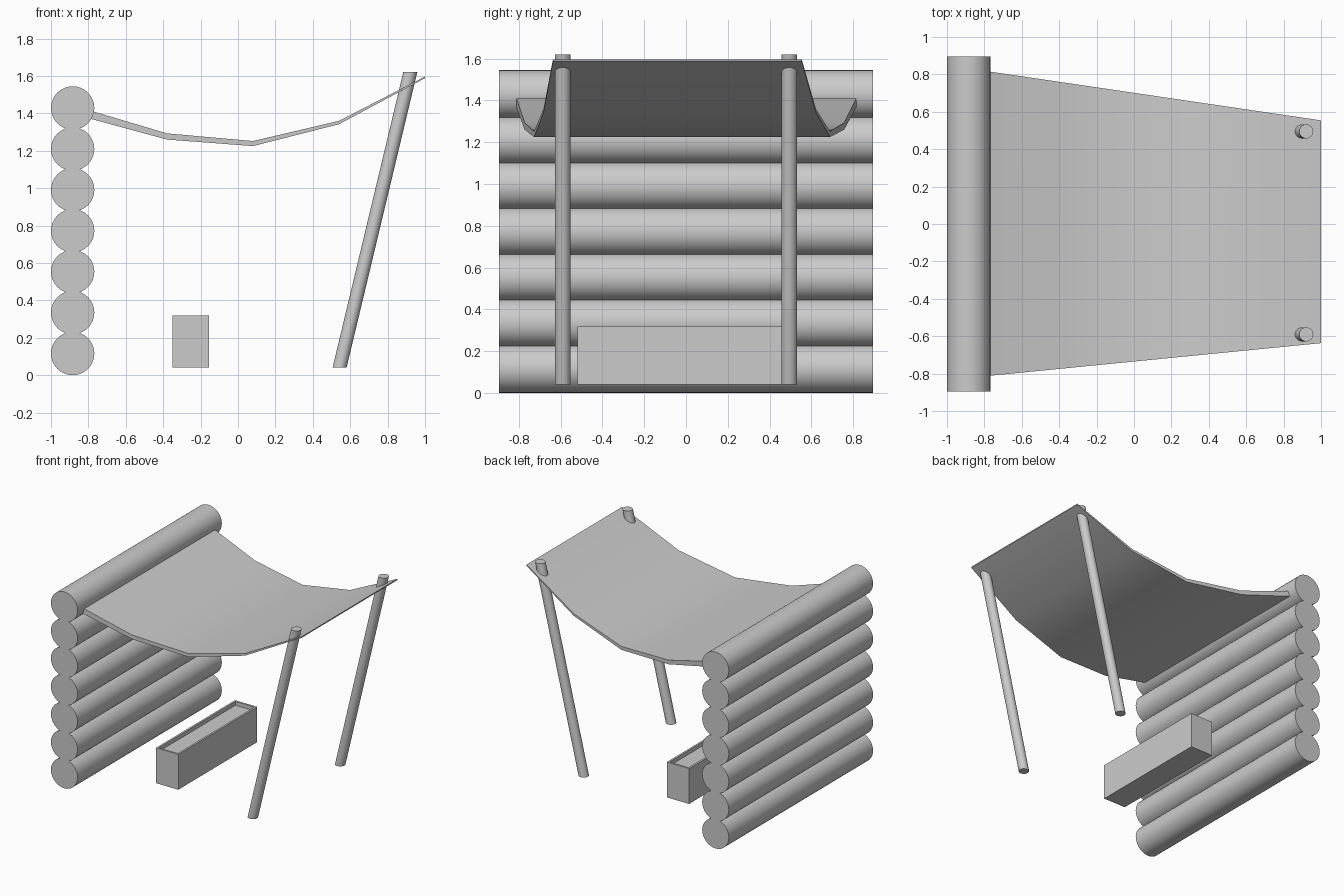
import bpy, bmesh, math
from mathutils import Vector

if "Cube" in bpy.data.objects:
    bpy.data.objects.remove(bpy.data.objects["Cube"])


def finish(name, bm, angle=30):
    bmesh.ops.recalc_face_normals(bm, faces=bm.faces)
    mesh = bpy.data.meshes.new(name)
    bm.to_mesh(mesh)
    bm.free()
    ob = bpy.data.objects.new(name, mesh)
    bpy.context.collection.objects.link(ob)
    if angle:
        bpy.ops.object.select_all(action='DESELECT')
        ob.select_set(True)
        bpy.context.view_layer.objects.active = ob
        bpy.ops.object.shade_smooth_by_angle(angle=math.radians(angle))
    return ob


def loft(name, rings, angle=30):
    """Closed tube through matching rings of points, capped at both ends."""
    bm = bmesh.new()
    loops = [[bm.verts.new(p) for p in ring] for ring in rings]
    n = len(loops[0])
    for a, b in zip(loops, loops[1:]):
        for i in range(n):
            j = (i + 1) % n
            bm.faces.new((a[i], a[j], b[j], b[i]))
    bm.faces.new(loops[0])
    bm.faces.new(loops[-1])
    return finish(name, bm, angle)


def circle(center, u, v, r, n=32):
    c, u, v = Vector(center), Vector(u), Vector(v)
    return [c + r * (math.cos(t) * u + math.sin(t) * v)
            for t in (2 * math.pi * i / n for i in range(n))]


# Wall of stacked logs
for k in range(7):
    z = 0.116 + k * 0.2188
    loft(f"wall_log_{k + 1}",
         [circle((-0.884, y, z), (1, 0, 0), (0, 0, 1), 0.116) for y in (-0.896, 0.896)])

# Leaning posts with level-cut ends
for side, y in (("front", -0.59), ("back", 0.495)):
    loft(f"{side}_post",
         [circle((x, y, z), (1, 0, 0), (0, 1, 0), 0.0375)
          for x, z in ((0.543, 0.04), (0.921, 1.62))])

# Sagging canopy: x, top z, bottom z; it narrows and thins to the right
profile = [(-0.84, 1.43, 1.385), (-0.38, 1.293, 1.26), (0.08, 1.252, 1.225),
           (0.54, 1.36, 1.342), (1.0, 1.597, 1.588)]
rings = []
for x, top, low in profile:
    t = (x + 0.84) / 1.84
    y0, y1 = -0.818 + 0.181 * t, 0.825 - 0.271 * t
    rings.append([(x, y0, low), (x, y1, low), (x, y1, top), (x, y0, top)])
loft("canopy_cloth", rings, 30)

# Trough with a shallow recessed top
bm = bmesh.new()
bmesh.ops.create_cube(bm, size=1)
for v in bm.verts:
    v.co = Vector((v.co.x * 0.194 - 0.252, v.co.y * 0.98 - 0.03, v.co.z * 0.278 + 0.179))
bm.faces.ensure_lookup_table()
top_face = max(bm.faces, key=lambda f: f.calc_center_median().z)
bmesh.ops.inset_region(bm, faces=[top_face], thickness=0.022)
inner = bmesh.ops.extrude_discrete_faces(bm, faces=[top_face])["faces"][0]
for v in inner.verts:
    v.co.z -= 0.03
finish("trough", bm, 0)
